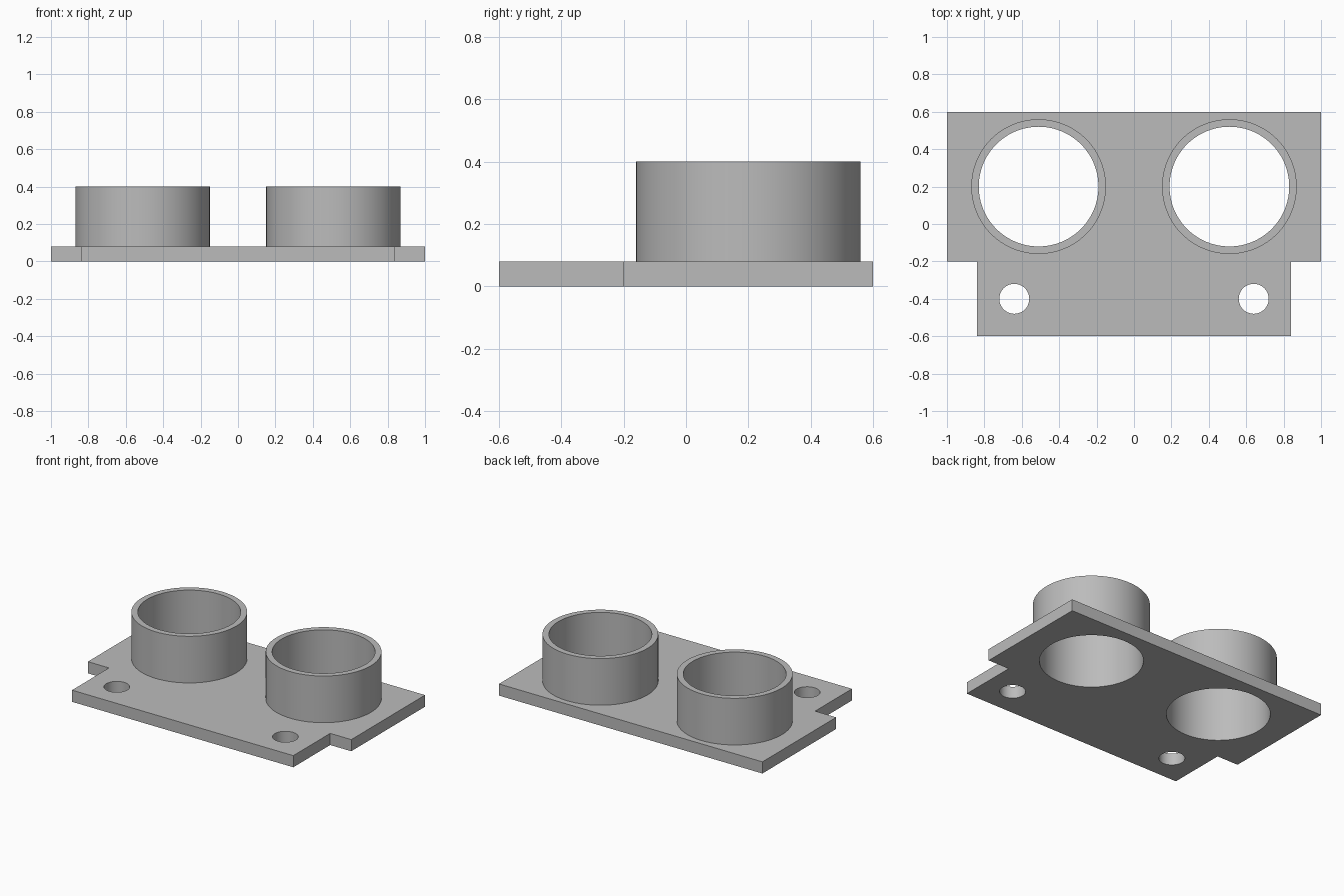
import bpy
import bmesh
import math

PLATE_TOP, COLLAR_TOP = 0.08, 0.4
COLLAR_X, COLLAR_Y, OUTER_R, BORE_R = 0.51, 0.2, 0.36, 0.32
HOLE_X, HOLE_Y, HOLE_R = 0.64, -0.4, 0.08
SEGMENTS = 96

cube = bpy.data.objects.get("Cube")
if cube:
    bpy.data.objects.remove(cube, do_unlink=True)

grey = bpy.data.materials.new("plain grey")
grey.use_nodes = True
colour = (0.5, 0.5, 0.5, 1)
grey.diffuse_color = colour
grey.node_tree.nodes["Principled BSDF"].inputs["Base Color"].default_value = colour


def add_object(name, bm):
    bmesh.ops.recalc_face_normals(bm, faces=bm.faces)
    mesh = bpy.data.meshes.new(name)
    bm.to_mesh(mesh)
    bm.free()
    mesh.materials.append(grey)
    obj = bpy.data.objects.new(name, mesh)
    bpy.context.collection.objects.link(obj)
    return obj


def activate(obj):
    bpy.ops.object.select_all(action='DESELECT')
    obj.select_set(True)
    bpy.context.view_layer.objects.active = obj


def smooth(obj):
    activate(obj)
    bpy.ops.object.shade_smooth_by_angle(angle=math.radians(30))


def drill(obj, x, y, radius):
    """Cut a round hole straight through the object."""
    bpy.ops.mesh.primitive_cylinder_add(vertices=SEGMENTS, radius=radius,
                                        depth=1, location=(x, y, 0))
    cutter = bpy.context.object
    cutter.hide_render = True
    activate(obj)
    mod = obj.modifiers.new("hole", 'BOOLEAN')
    mod.operation = 'DIFFERENCE'
    mod.solver = 'EXACT'
    mod.object = cutter
    bpy.ops.object.modifier_apply(modifier=mod.name)
    bpy.data.objects.remove(cutter, do_unlink=True)


# Base plate: stepped outline, narrower at the front
half = [(0.84, -0.6), (0.84, -0.2), (1, -0.2), (1, 0.6)]
outline = half + [(-x, y) for x, y in reversed(half)]
bm = bmesh.new()
base = bm.faces.new([bm.verts.new((x, y, 0)) for x, y in outline])
new = bmesh.ops.extrude_face_region(bm, geom=[base], use_keep_orig=True)["geom"]
top = [v for v in new if isinstance(v, bmesh.types.BMVert)]
bmesh.ops.translate(bm, verts=top, vec=(0, 0, PLATE_TOP))
plate = add_object("base_plate", bm)

# Bores under the collars and the two mounting holes
for side in (-1, 1):
    drill(plate, side * COLLAR_X, COLLAR_Y, BORE_R)
    drill(plate, side * HOLE_X, HOLE_Y, HOLE_R)
smooth(plate)

# Round collars: a wall profile spun about the bore axis
for name, side in (("right_collar", -1), ("left_collar", 1)):
    bm = bmesh.new()
    profile = [(OUTER_R, PLATE_TOP), (OUTER_R, COLLAR_TOP),
               (BORE_R, COLLAR_TOP), (BORE_R, PLATE_TOP)]
    verts = [bm.verts.new((r, 0, z)) for r, z in profile]
    edges = [bm.edges.new(pair) for pair in zip(verts, verts[1:])]
    bmesh.ops.spin(bm, geom=verts + edges, axis=(0, 0, 1), cent=(0, 0, 0),
                   angle=math.tau, steps=SEGMENTS, use_merge=True)
    bmesh.ops.remove_doubles(bm, verts=bm.verts, dist=1e-5)
    collar = add_object(name, bm)
    collar.location = (side * COLLAR_X, COLLAR_Y, 0)
    smooth(collar)
